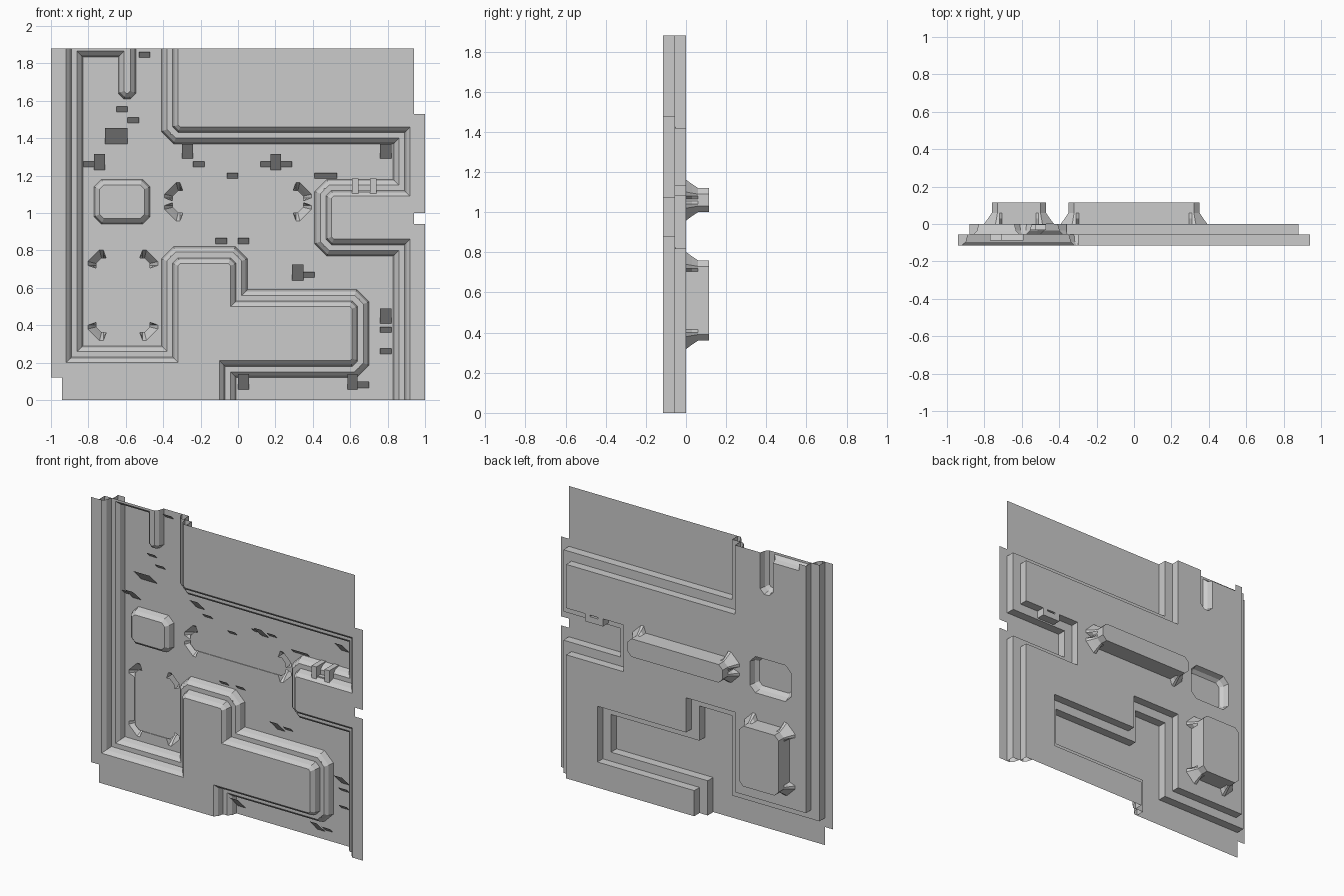
import bpy, bmesh
from mathutils import Vector

if "Cube" in bpy.data.objects:
    bpy.data.objects.remove(bpy.data.objects["Cube"])


def material(name, v):
    m = bpy.data.materials.new(name)
    m.diffuse_color = (v, v, v, 1)
    m.use_nodes = True
    m.node_tree.nodes["Principled BSDF"].inputs["Base Color"].default_value = m.diffuse_color
    return m


GREY = material("panel grey", 0.6)
TOP, MID, FLOOR, BACK = -0.115, -0.056, 0.0, 0.115


def chamfer(path, c, closed=False):
    """Cut the corners that turn right (outer corners of raised areas)."""
    out, n = [], len(path)
    for i, p in enumerate(path):
        p = Vector(p)
        if not closed and i in (0, n - 1):
            out.append(p)
            continue
        a = (p - Vector(path[i - 1])).normalized()
        b = (Vector(path[(i + 1) % n]) - p).normalized()
        if a.x * b.y - a.y * b.x < -0.9:
            out += [p - a * c, p + b * c]
        else:
            out.append(p)
    return out


def offset(path, d, closed=False):
    """Mitred offset to the left of the path."""
    out, n = [], len(path)
    for i, p in enumerate(path):
        a = (p - path[i - 1]) if (i or closed) else path[1] - p
        b = (path[(i + 1) % n] - p) if (i < n - 1 or closed) else a
        na = Vector((-a.y, a.x)).normalized()
        nb = Vector((-b.y, b.x)).normalized()
        m = na + nb
        out.append(p + m * (2 * d / m.length_squared))
    return out


def strip(bm, rings, closed=False):
    """Bridge rings given as (points, y)."""
    rows = [[bm.verts.new((p.x, y, p.y)) for p in pts] for pts, y in rings]
    n = len(rows[0])
    for r, s in zip(rows, rows[1:]):
        for i in range(n if closed else n - 1):
            j = (i + 1) % n
            bm.faces.new((r[i], r[j], s[j], s[i]))


def fill(bm, loops, y):
    """Flat sheet from an outline and optional holes."""
    edges = []
    for pts in loops:
        vs = [bm.verts.new((p[0], y, p[1])) for p in pts]
        edges += [bm.edges.new((vs[i - 1], vs[i])) for i in range(len(vs))]
    bmesh.ops.triangle_fill(bm, edges=edges, use_beauty=True, normal=(0, -1, 0))


def finish(bm, name, sheet=True):
    bmesh.ops.remove_doubles(bm, verts=bm.verts, dist=0.0002)
    bmesh.ops.recalc_face_normals(bm, faces=bm.faces)
    if sheet and sum(f.normal.y * f.calc_area() for f in bm.faces) > 0:
        bmesh.ops.reverse_faces(bm, faces=bm.faces)
    me = bpy.data.meshes.new(name)
    bm.to_mesh(me)
    bm.free()
    me.materials.append(GREY)
    ob = bpy.data.objects.new(name, me)
    bpy.context.collection.objects.link(ob)
    return ob


def box(bm, x0, x1, y0, y1, z0, z1):
    g = bmesh.ops.create_cube(bm, size=1)
    for v in g["verts"]:
        v.co = ((x0 + x1) / 2 + v.co.x * (x1 - x0),
                (y0 + y1) / 2 + v.co.y * (y1 - y0),
                (z0 + z1) / 2 + v.co.z * (z1 - z0))


def step(bm, path, y0, y1):
    """One bevelled step down from y0 to y1."""
    strip(bm, [(path, y0), (offset(path, 0.02), y0 + 0.02),
               (offset(path, 0.03), y1)])


# edges of the two raised areas; the recessed floor lies on their left
left_sharp = [(-.92, 1.88), (-.92, .2), (-.32, .2), (-.32, .73), (-.04, .73),
              (-.04, .5), (.61, .5), (.61, .21), (-.1, .21), (-.1, 0)]
right_sharp = [(.92, 0), (.92, .86), (.5, .86), (.5, 1.09), (.92, 1.09),
               (.92, 1.46), (-.32, 1.46), (-.32, 1.88)]
left, right = chamfer(left_sharp, 0.012), chamfer(right_sharp, 0.012)
# the lower ledge; on the left it also carries a hanging tongue at the top
tongue = chamfer([(-.575, 1.88), (-.575, 1.64), (-.61, 1.64), (-.61, 1.865),
                  (-.86, 1.865)], 0.012)
left_ledge = tongue + offset(left, 0.06)[1:]
right_ledge = offset(right, 0.06)

# raised plates with stepped borders
for name, edge, sharp, ledge, outer in (
        ("left_raised_plate", left, left_sharp, left_ledge,
         [(-.94, 0), (-.94, .12), (-1, .12), (-1, 1.88)]),
        ("right_raised_plate", right, right_sharp, right_ledge,
         [(.94, 1.88), (.94, 1.53), (1, 1.53), (1, 1.0), (.94, 1.0),
          (.94, .94), (1, .94), (1, 0)])):
    bm = bmesh.new()
    fill(bm, [list(edge) + outer], TOP)
    step(bm, edge, TOP, MID)
    fill(bm, [offset(edge, 0.03) + ledge[::-1]], MID)
    step(bm, ledge, MID, FLOOR)
    finish(bm, name)
    # square liner walls behind the bevelled trims
    bm = bmesh.new()
    line = [Vector(p) for p in sharp]
    strip(bm, [(offset(line, -0.02), TOP + .001), (offset(line, -0.02), MID),
               (offset(line, 0.04), MID), (offset(line, 0.04), FLOOR),
               (offset(line, 0.09), FLOOR)])
    finish(bm, name + "_liner")


# trays: flush lid, flared corners, shallow box behind
def tray_ring(cx, cz, hx, hz, grow):
    k, g = 0.055, grow
    quarter = [(hx, hz - k), (hx + g, hz - .04), (hx + g, hz - .03 + g * .25),
               (hx - .03 + g * .25, hz + g), (hx - .04, hz + g), (hx - k, hz)]
    flip = lambda q, sx, sz: [Vector((cx + sx * x, cz + sz * z)) for x, z in q]
    return (flip(quarter, 1, 1) + flip(quarter[::-1], -1, 1)
            + flip(quarter, -1, -1) + flip(quarter[::-1], 1, -1))


holes = []
for name, dims in (("wide_tray", (0, 1.06, .35, .06)),
                   ("tall_tray", (-.615, .56, .145, .20))):
    bm = bmesh.new()
    rim, cap = tray_ring(*dims, .042), tray_ring(*dims, 0)
    strip(bm, [(rim, FLOOR), (tray_ring(*dims, .02), .03), (cap, .06),
               (cap, BACK)], True)
    fill(bm, [cap], BACK)
    finish(bm, name)
    bm = bmesh.new()
    fill(bm, [cap], .004)
    finish(bm, name + "_lid")
    holes.append(rim)

# raised block on the floor
base = chamfer([(-.77, .94), (-.77, 1.18), (-.47, 1.18), (-.47, .94)], .04, True)
bm = bmesh.new()
inner = offset(base, -0.03, True)
strip(bm, [(base, FLOOR), (offset(base, -0.01, True), -.036), (inner, MID)], True)
fill(bm, [inner], MID)
finish(bm, "raised_block")
holes.append(base)

# recessed floor with openings
bm = bmesh.new()
fill(bm, [offset(left_ledge, 0.03) + offset(right_ledge, 0.03)] + holes, FLOOR)
finish(bm, "recessed_floor")

# clip on the right tab
bm = bmesh.new()
box(bm, .61, .645, -.1, 0, 1.08, 1.185)
box(bm, .705, .74, -.1, 0, 1.08, 1.185)
box(bm, .645, .705, -.085, 0, 1.08, 1.12)
finish(bm, "tab_clip", sheet=False)

# vent louvres leaning out of the floor: x0, x1, z0, z1
vents = [(-.53, -.47, 1.83, 1.86), (-.65, -.59, 1.54, 1.57),
         (-.59, -.53, 1.48, 1.51), (-.71, -.59, 1.37, 1.455),
         (-.77, -.71, 1.23, 1.315), (-.83, -.77, 1.245, 1.275),
         (-.30, -.24, 1.29, 1.37), (-.24, -.18, 1.245, 1.275),
         (.12, .175, 1.245, 1.275), (.175, .23, 1.23, 1.315),
         (.23, .29, 1.245, 1.275), (-.06, 0, 1.185, 1.215),
         (.41, .53, 1.185, 1.215), (.76, .82, 1.29, 1.37),
         (-.12, -.06, .835, .865), (0, .06, .835, .865),
         (.29, .35, .64, .725), (.35, .41, .655, .685),
         (.76, .82, .41, .49), (.76, .82, .36, .39), (.76, .82, .245, .275),
         (0, .06, .055, .14), (.585, .64, .055, .14), (.64, .70, .065, .10)]
bm = bmesh.new()
for x0, x1, z0, z1 in vents:
    y = -.002 - (z1 - z0)
    bm.faces.new([bm.verts.new(c) for c in (
        (x0, -.002, z0), (x1, -.002, z0), (x1, y, z1), (x0, y, z1))])
finish(bm, "vent_louvres")
